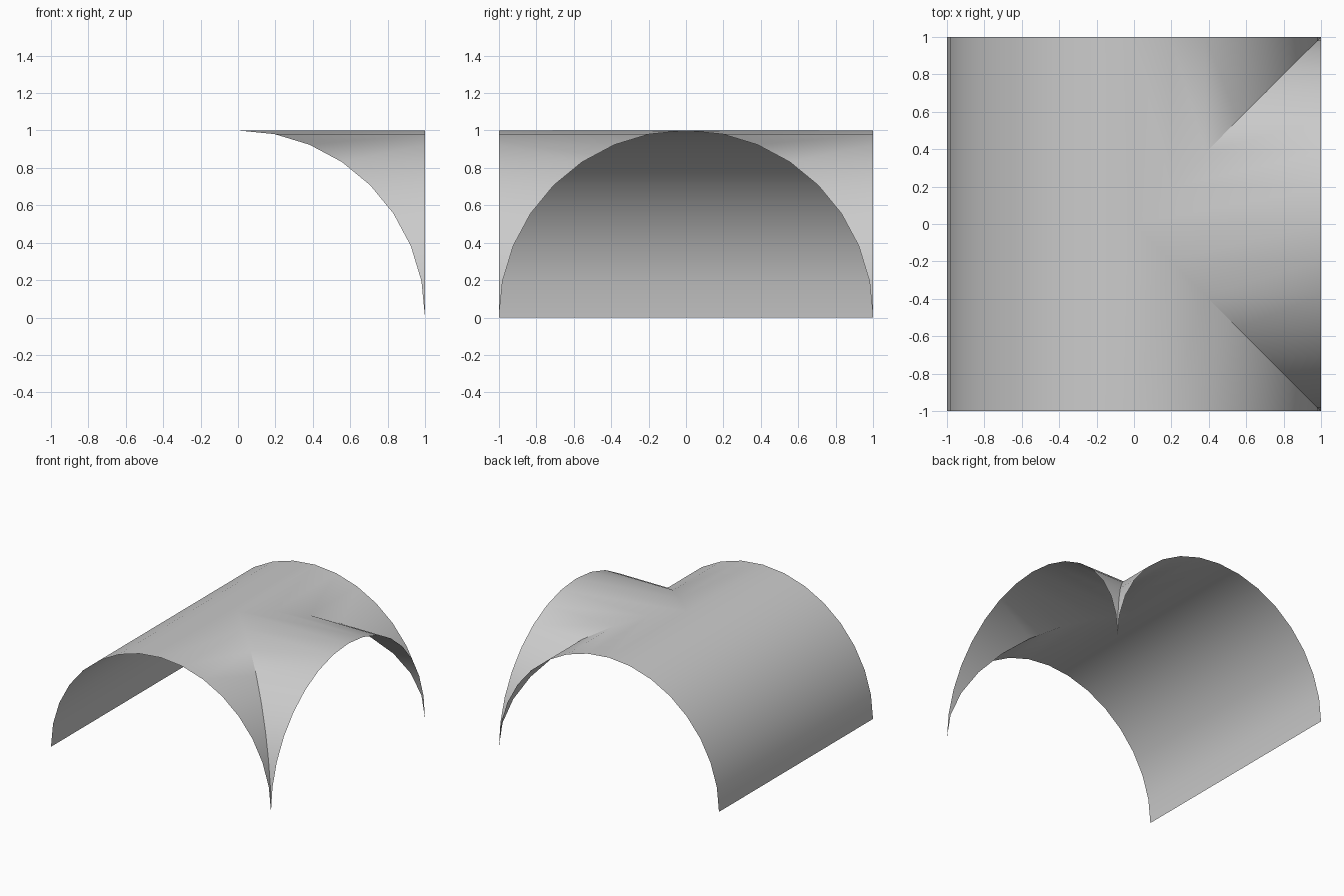
import bpy
import bmesh
import math

cube = bpy.data.objects.get("Cube")
if cube:
    bpy.data.objects.remove(cube, do_unlink=True)

SEGMENTS = 16

plaster = bpy.data.materials.new("grey plaster")
plaster.use_nodes = True
GREY = (0.6, 0.6, 0.6, 1)
plaster.diffuse_color = GREY
plaster.node_tree.nodes["Principled BSDF"].inputs["Base Color"].default_value = GREY

# Semicircular arch profile as (offset, height) pairs
arch = []
for i in range(SEGMENTS + 1):
    a = math.pi * i / SEGMENTS
    arch.append((-math.cos(a), math.sin(a)))

bm = bmesh.new()


def add_face(points):
    """Add a face facing up, dropping points that coincide."""
    unique = []
    for p in points:
        if all(math.dist(p, q) > 1e-5 for q in unique):
            unique.append(p)
    if len(unique) < 3:
        return
    face = bm.faces.new([bm.verts.new(p) for p in unique])
    face.normal_update()
    if face.normal.z < 0:
        face.normal_flip()


for (a, za), (b, zb) in zip(arch, arch[1:]):
    # Main barrel, cut back along the diagonal groins on the left side
    for side in (-1, 1):
        add_face([(a, side, za), (b, side, zb),
                  (b, side * max(b, 0), zb), (a, side * max(a, 0), za)])
    # Cross vault running from the groins out to the left opening
    add_face([(abs(a), a, za), (1, a, za), (1, b, zb), (abs(b), b, zb)])

bmesh.ops.remove_doubles(bm, verts=bm.verts, dist=1e-4)

mesh = bpy.data.meshes.new("vault_shell")
bm.to_mesh(mesh)
bm.free()
mesh.materials.append(plaster)

vault = bpy.data.objects.new("vault_shell", mesh)
bpy.context.collection.objects.link(vault)

# Smooth curves with crisp groins
bpy.ops.object.select_all(action="DESELECT")
vault.select_set(True)
bpy.context.view_layer.objects.active = vault
bpy.ops.object.shade_smooth_by_angle(angle=math.radians(30))
